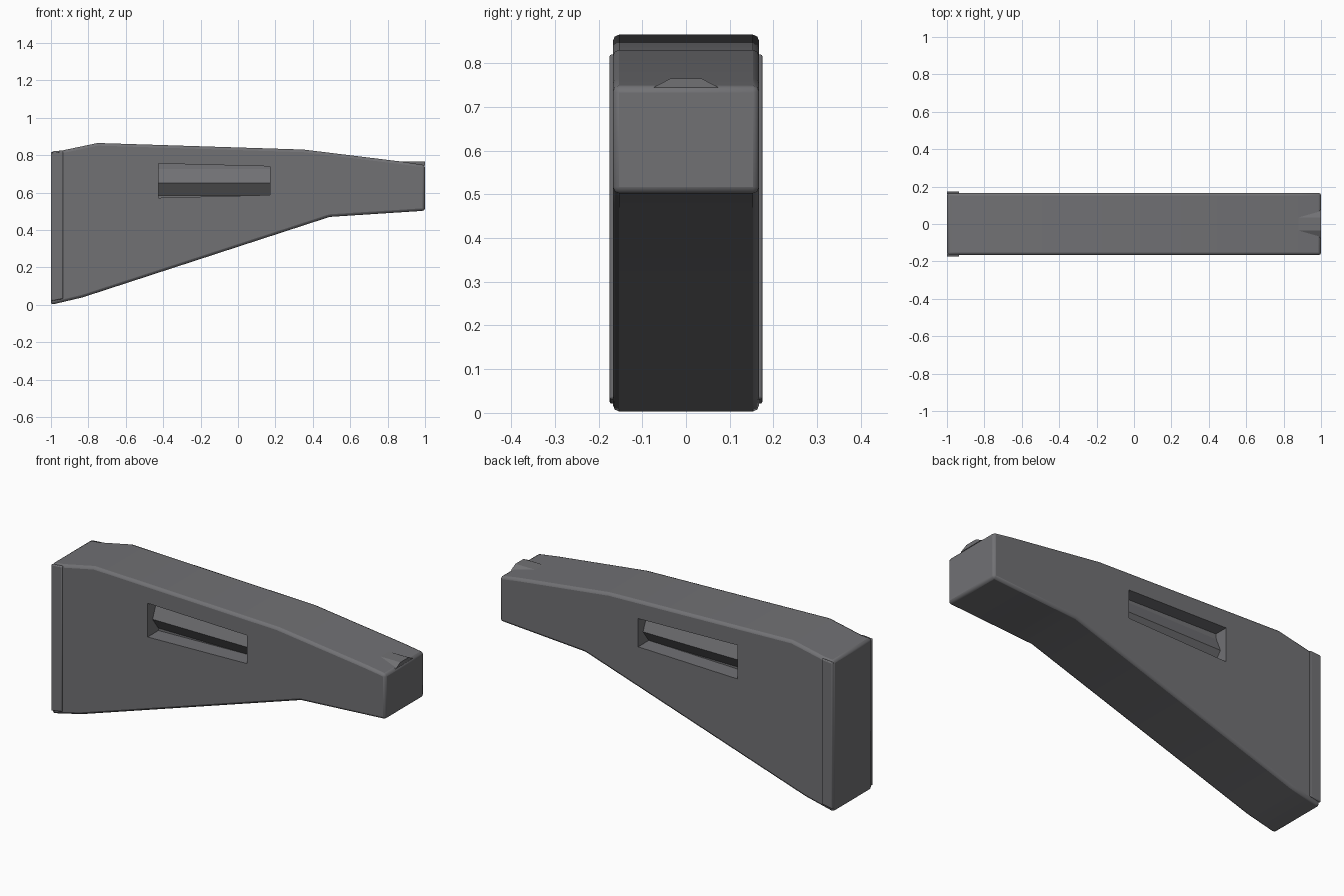
import bpy, bmesh
from mathutils import Vector

cube = bpy.data.objects.get("Cube")
if cube:
    bpy.data.objects.remove(cube, do_unlink=True)

grey = bpy.data.materials.new("dark grey polymer")
grey.use_nodes = True
colour = (0.165, 0.165, 0.175, 1)
grey.diffuse_color = colour
grey.node_tree.nodes["Principled BSDF"].inputs["Base Color"].default_value = colour


def prism(name, points, sweep):
    """Closed prism: a loop of 3D points swept along a vector."""
    bm = bmesh.new()
    face = bm.faces.new([bm.verts.new(p) for p in points])
    swept = bmesh.ops.extrude_face_region(bm, geom=[face])["geom"]
    bmesh.ops.translate(bm, vec=Vector(sweep),
                        verts=[v for v in swept if isinstance(v, bmesh.types.BMVert)])
    bmesh.ops.recalc_face_normals(bm, faces=bm.faces)
    mesh = bpy.data.meshes.new(name)
    bm.to_mesh(mesh)
    bm.free()
    mesh.materials.append(grey)
    obj = bpy.data.objects.new(name, mesh)
    bpy.context.collection.objects.link(obj)
    return obj


def side_prism(name, outline, half_width):
    """Side outline in x, z with a symmetric thickness in y."""
    return prism(name, [(x, -half_width, z) for x, z in outline], (0, 2 * half_width, 0))


def bevel(obj, width, segments):
    mod = obj.modifiers.new("rounded edges", "BEVEL")
    mod.width = width
    mod.segments = segments
    mod.limit_method = "ANGLE"
    mod.angle_limit = 0.7


def shade(obj):
    bpy.ops.object.select_all(action="DESELECT")
    obj.select_set(True)
    bpy.context.view_layer.objects.active = obj
    bpy.ops.object.shade_smooth_by_angle(angle=0.5)


# Main tapered shell
body = side_prism("body_shell", [
    (-1, 0), (-0.83, 0.04), (0.49, 0.47), (1, 0.503), (1, 0.747),
    (0.88, 0.765), (0.35, 0.83), (-0.75, 0.865), (-0.94, 0.825), (-1, 0.82)], 0.167)
bevel(body, 0.014, 2)

# Slot through both sides
cutter = side_prism("slot_cutter", [
    (-0.425, 0.572), (0.17, 0.587), (0.17, 0.74), (-0.425, 0.755)], 0.4)
cutter.hide_render = True
cutter.hide_viewport = True
cut = body.modifiers.new("side slot", "BOOLEAN")
cut.operation = "DIFFERENCE"
cut.object = cutter
cut.solver = "EXACT"
shade(body)

# Faceted tube seen inside the slot
half = [(0.09, 0.78), (0.095, 0.725), (0.125, 0.652), (0.075, 0.585), (0.075, 0.55)]
section = half + [(-y, z) for y, z in reversed(half)]
prism("inner_tube", [(-0.45, y, z) for y, z in section], (0.65, 0, 0))

# Thin raised flanges along the tall end
for side, name in ((-1, "front_end_flange"), (1, "back_end_flange")):
    flange = prism(name, [
        (-1, side * 0.16, 0.02), (-0.935, side * 0.16, 0.032),
        (-0.935, side * 0.16, 0.82), (-1, side * 0.16, 0.815)], (0, side * 0.015, 0))
    bevel(flange, 0.005, 2)
    shade(flange)

# Raised wedge on top of the narrow end
prism("tip_ridge", [
    (0.999, -0.075, 0.744), (0.999, -0.035, 0.765),
    (0.999, 0.035, 0.765), (0.999, 0.075, 0.744)], (-0.12, 0, 0))
